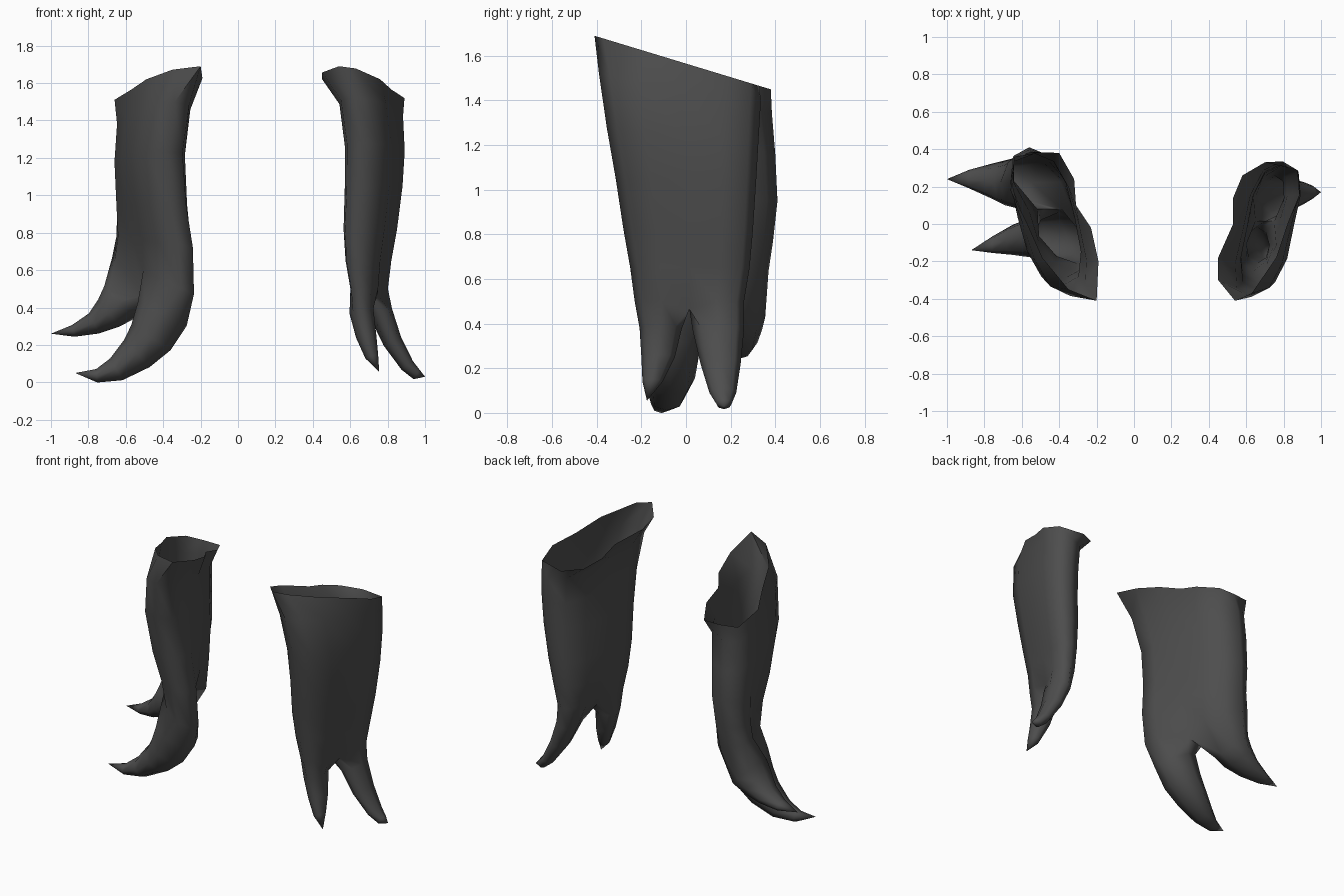
import bpy, bmesh, math

cube = bpy.data.objects.get("Cube")
if cube:
    bpy.data.objects.remove(cube, do_unlink=True)

mat = bpy.data.materials.new("charcoal_hair")
mat.use_nodes = True
COL = (0.075, 0.075, 0.075, 1)
mat.diffuse_color = COL
bsdf = mat.node_tree.nodes["Principled BSDF"]
bsdf.inputs["Base Color"].default_value = COL
bsdf.inputs["Roughness"].default_value = 0.8


def body_ring(z, front, back, tf, tb, waist, tilt_y=0.0, tilt_x=0.0, dip=0.0):
    """Flattened 12-point ring; index 0 is the front end, 1-5 the +x side, 6 the back."""
    cx = (front[0] + back[0]) / 2
    pts = []
    for i in range(12):
        a = math.radians(30 * i)
        t = (1 - math.cos(a)) / 2
        s = math.sin(a)
        w = (tf + (tb - tf) * t) * math.copysign(abs(s) ** 0.65, s)
        mid = i in (3, 9)
        if mid:
            w *= waist
        x = front[0] + (back[0] - front[0]) * t + w
        y = front[1] + (back[1] - front[1]) * t
        # the two waist points stay level so that the crotch is even
        drop = dip if mid else tilt_x * (x - cx)
        pts.append((x, y, z - tilt_y * y - drop))
    return pts


def bridge(bm, a, b):
    n = len(a)
    for i in range(n):
        j = (i + 1) % n
        bm.faces.new((a[i], a[j], b[j], b[i]))


def prong(bm, start, sections, tip, sgn):
    """Grow a curved point from an 8-vertex loop; section = x, y, z, thickness, width."""
    centres = [s[:3] for s in sections] + [tip]
    prev = start
    for k, (x, y, z, ht, hw) in enumerate(sections):
        p, q = centres[max(k - 1, 0)], centres[k + 1]
        dx, dz = q[0] - p[0], q[2] - p[2]
        d = math.hypot(dx, dz)
        nx, nz = -dz / d, dx / d
        ring = []
        for j in range(8):
            a = math.radians(-135 + 45 * j) * -sgn
            o = ht * math.sin(a)
            ring.append(bm.verts.new((x + nx * o, y + sgn * hw * math.cos(a), z + nz * o)))
        bridge(bm, prev, ring)
        prev = ring
    end = bm.verts.new(tip)
    for i in range(8):
        bm.faces.new((prev[i], prev[(i + 1) % 8], end))


def hair_lock(name, rim, levels, front_prong, back_prong):
    bm = bmesh.new()
    # slanted open rim, then the body rings below it
    rings = [[(x, y, 1.69 - 0.304 * (y + 0.41)) for x, y in rim]]
    rings += [body_ring(*lv) for lv in levels]
    loops = [[bm.verts.new(p) for p in r] for r in rings]
    for a, b in zip(loops, loops[1:]):
        bridge(bm, a, b)
    # split the last ring into a front and a back loop sharing a crotch vertex
    last = loops[-1]
    c = bm.verts.new((last[3].co + last[9].co) / 2)
    prong(bm, [last[i] for i in (9, 10, 11, 0, 1, 2, 3)] + [c], *front_prong, -1)
    prong(bm, [last[i] for i in (3, 4, 5, 6, 7, 8, 9)] + [c], *back_prong, 1)
    bmesh.ops.recalc_face_normals(bm, faces=bm.faces)
    me = bpy.data.meshes.new(name)
    bm.to_mesh(me)
    bm.free()
    me.materials.append(mat)
    ob = bpy.data.objects.new(name, me)
    bpy.context.collection.objects.link(ob)
    bpy.ops.object.select_all(action="DESELECT")
    ob.select_set(True)
    bpy.context.view_layer.objects.active = ob
    bpy.ops.object.shade_smooth_by_angle(angle=math.radians(75))


# larger lock on the model's right, both points sweeping outwards
hair_lock(
    "right_hair_lock",
    [(-.20, -.41), (-.19, -.20), (-.23, -.02), (-.31, .10), (-.32, .24), (-.40, .38),
     (-.52, .38), (-.64, .36), (-.66, .18), (-.57, 0), (-.49, -.18), (-.35, -.35)],
    [(1.42, (-.34, -.385), (-.55, .385), .145, .17, .95, .2),
     (1.2, (-.385, -.33), (-.555, .40), .155, .165, .95, .1),
     (0.95, (-.36, -.285), (-.56, .41), .15, .155, .9),
     (0.75, (-.315, -.25), (-.575, .39), .143, .145, .8, 0, .15),
     (0.57, (-.305, -.21), (-.60, .37), .14, .145, .45, 0, .45, .1)],
    ([(-.405, -.07, .365, .145, .13), (-.465, -.07, .24, .125, .125), (-.54, -.07, .155, .10, .11),
      (-.65, -.085, .07, .067, .08), (-.755, -.11, .035, .036, .045)], (-.87, -.14, .05)),
    ([(-.63, .22, .43, .12, .135), (-.69, .22, .37, .092, .12),
      (-.77, .23, .315, .06, .09), (-.88, .24, .275, .032, .05)], (-1, .24, .26)))

# slimmer lock on the model's left
hair_lock(
    "left_hair_lock",
    [(.54, -.41), (.63, -.37), (.76, -.18), (.82, 0), (.89, .15), (.87, .29),
     (.70, .33), (.58, .26), (.53, .14), (.53, 0), (.45, -.18), (.45, -.30)],
    [(1.45, (.625, -.39), (.795, .335), .135, .145, .9, .18),
     (1.25, (.66, -.355), (.80, .325), .135, .14, .9, .08),
     (1.05, (.655, -.315), (.795, .315), .13, .132, .88),
     (0.82, (.64, -.28), (.775, .30), .12, .12, .85),
     (0.65, (.637, -.25), (.76, .285), .103, .098, .8),
     (0.5, (.65, -.23), (.75, .26), .08, .085, .6, 0, 0, .035)],
    ([(.66, -.113, .38, .065, .095), (.685, -.125, .25, .055, .075),
      (.715, -.15, .14, .036, .045)], (.755, -.175, .055)),
    ([(.765, .145, .37, .063, .115), (.825, .155, .22, .052, .09),
      (.905, .165, .09, .038, .06), (.955, .17, .042, .03, .035)], (1, .17, .03)))
